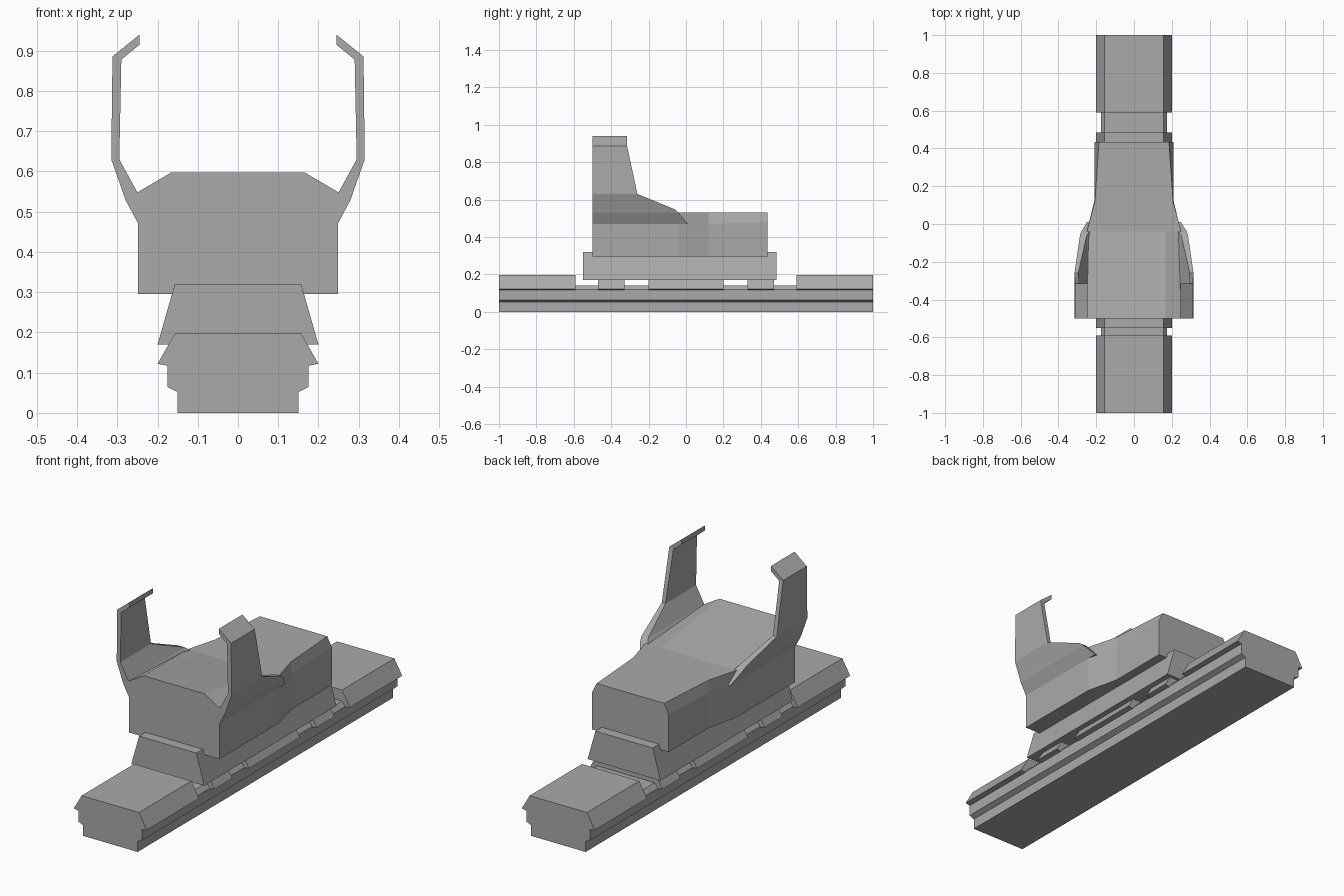
import bpy
import bmesh

cube = bpy.data.objects.get("Cube")
if cube:
    bpy.data.objects.remove(cube)

grey = bpy.data.materials.new("neutral grey")
grey.use_nodes = True
colour = (0.4, 0.4, 0.4, 1)
grey.diffuse_color = colour
grey.node_tree.nodes["Principled BSDF"].inputs["Base Color"].default_value = colour


def loft(name, rings, bevel=0):
    """Skin closed rings of 3D points and cap both ends."""
    bm = bmesh.new()
    loops = [[bm.verts.new(p) for p in ring] for ring in rings]
    n = len(loops[0])
    for a, b in zip(loops, loops[1:]):
        for i in range(n):
            j = (i + 1) % n
            bm.faces.new((a[i], a[j], b[j], b[i]))
    bm.faces.new(loops[0])
    bm.faces.new(loops[-1])
    bmesh.ops.recalc_face_normals(bm, faces=bm.faces)
    mesh = bpy.data.meshes.new(name)
    bm.to_mesh(mesh)
    bm.free()
    mesh.materials.append(grey)
    obj = bpy.data.objects.new(name, mesh)
    bpy.context.collection.objects.link(obj)
    return obj


def section(half, y):
    """Mirror the +x half of a cross-section, listed bottom to top."""
    return [(x, y, z) for x, z in half] + [(-x, y, z) for x, z in reversed(half)]


def extrude(name, half, y0, y1):
    return loft(name, [section(half, y0), section(half, y1)])


# Stepped rail base with chamfered top
extrude("rail_base", [(0.15, 0), (0.15, 0.052), (0.175, 0.064), (0.175, 0.12),
                      (0.157, 0.142)], -1, 1)

# Wide raised blocks along the rail
block = [(0.175, 0.117), (0.2, 0.122), (0.157, 0.197)]
blocks = {"front_end_block": (-1, -0.59), "front_small_block": (-0.47, -0.33),
          "middle_block": (-0.2, 0.2), "rear_small_block": (0.33, 0.47),
          "rear_end_block": (0.59, 1)}
for name, (y0, y1) in blocks.items():
    extrude(name, block, y0, y1)

# Tapered clamp that grips the rail
extrude("mount_clamp", [(0.2, 0.17), (0.157, 0.32)], -0.55, 0.485)

# Sight body: raised at the front, chamfered toward the rear
loft("sight_body", [
    section([(0.248, 0.295), (0.248, 0.47), (0.25, 0.548), (0.167, 0.597)], -0.5),
    section([(0.248, 0.295), (0.248, 0.47), (0.25, 0.53), (0.167, 0.53)], -0.04),
    section([(0.21, 0.295), (0.21, 0.47), (0.207, 0.53), (0.167, 0.53)], 0.12),
    section([(0.21, 0.295), (0.21, 0.48), (0.185, 0.53), (0.15, 0.53)], 0.435)])

# Guard wings: outer x, outer z, inner x, inner z, rear y at each level
wing = [(0.248, 0.47, 0.22, 0.47, 0.01),
        (0.28, 0.53, 0.235, 0.53, -0.04),
        (0.286, 0.548, 0.25, 0.548, -0.06),
        (0.315, 0.63, 0.295, 0.63, -0.26),
        (0.312, 0.886, 0.29, 0.878, -0.315),
        (0.245, 0.94, 0.245, 0.915, -0.315)]
for name, s in (("left_wing", 1), ("right_wing", -1)):
    loft(name, [[(s * xo, -0.5, zo), (s * xo, y, zo), (s * xi, y, zi), (s * xi, -0.5, zi)]
                for xo, zo, xi, zi, y in wing])
